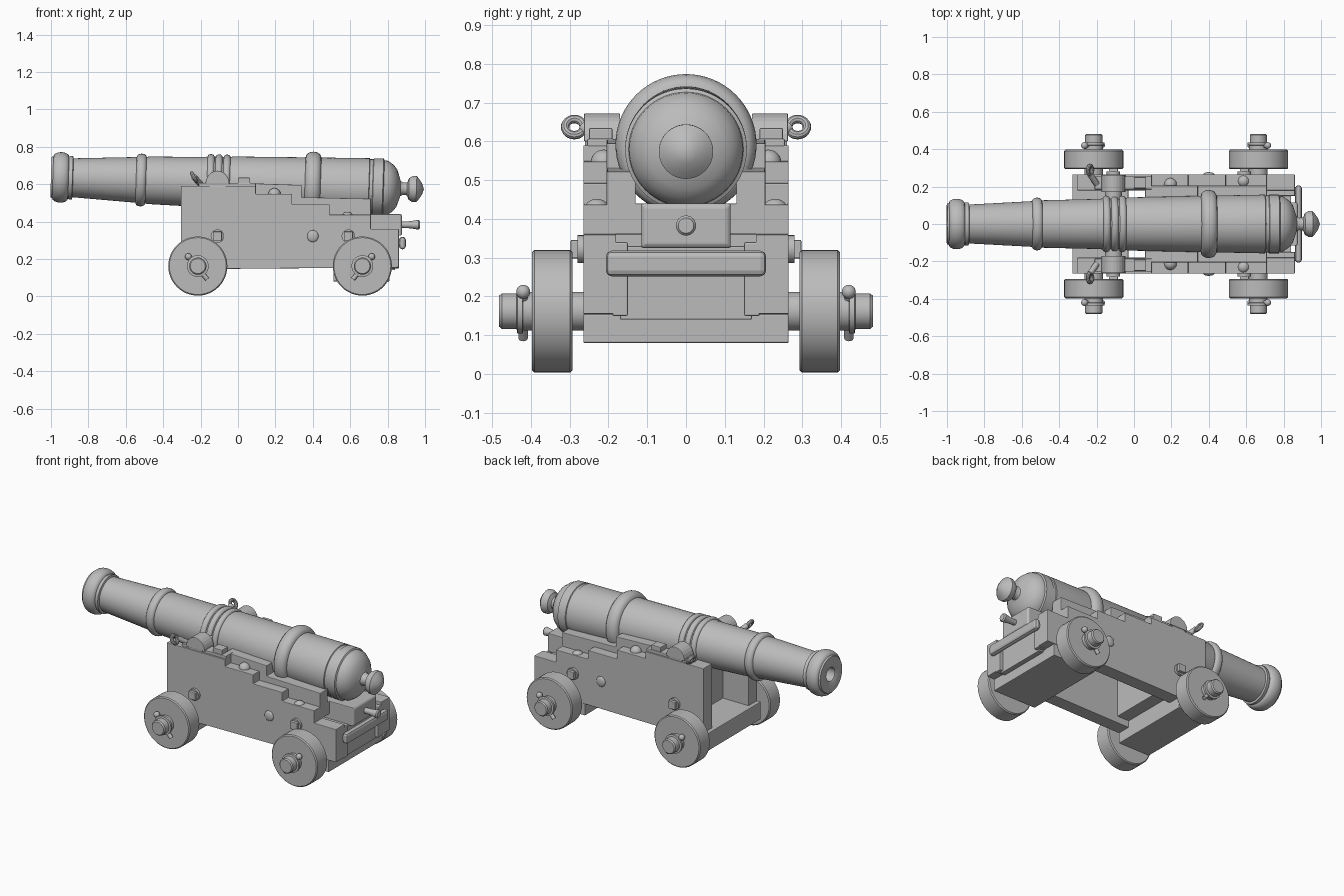
import bpy, bmesh, math
from mathutils import Matrix, Vector

cube = bpy.data.objects.get("Cube")
if cube:
    bpy.data.objects.remove(cube)

GREY = (0.5, 0.5, 0.5, 1)
mat = bpy.data.materials.new("plain grey")
mat.use_nodes = True
mat.diffuse_color = GREY
mat.node_tree.nodes["Principled BSDF"].inputs["Base Color"].default_value = GREY


def finish(name, bm, bevel=0, smooth=True):
    bmesh.ops.recalc_face_normals(bm, faces=bm.faces)
    me = bpy.data.meshes.new(name)
    bm.to_mesh(me)
    bm.free()
    me.materials.append(mat)
    ob = bpy.data.objects.new(name, me)
    bpy.context.collection.objects.link(ob)
    if bevel:
        mod = ob.modifiers.new("soft edges", "BEVEL")
        mod.width, mod.segments = bevel, 2
    if smooth:
        bpy.ops.object.select_all(action="DESELECT")
        ob.select_set(True)
        bpy.context.view_layer.objects.active = ob
        bpy.ops.object.shade_smooth_by_angle(angle=math.radians(35))
    return ob


def box(name, x, y, z, bevel=0.004):
    bm = bmesh.new()
    bmesh.ops.create_cube(bm, size=1)
    for v in bm.verts:
        v.co = [lo + (c + 0.5) * (hi - lo) for c, (lo, hi) in zip(v.co, (x, y, z))]
    return finish(name, bm, bevel, False)


def lathe(name, profile, origin, axis, steps=48):
    """Spin (distance, radius) points round an axis through origin."""
    bm = bmesh.new()
    vs = [bm.verts.new((r, 0, d)) for d, r in profile]
    es = [bm.edges.new(p) for p in zip(vs, vs[1:])]
    bmesh.ops.spin(bm, geom=vs + es, axis=(0, 0, 1), cent=(0, 0, 0),
                   angle=math.tau, steps=steps)
    bmesh.ops.remove_doubles(bm, verts=bm.verts, dist=1e-5)
    turn = Vector((0, 0, 1)).rotation_difference(Vector(axis)).to_matrix().to_4x4()
    bm.transform(Matrix.Translation(origin) @ turn)
    return finish(name, bm)


def rod(name, a, b, r, steps=24):
    a, b = Vector(a), Vector(b)
    n = (b - a).length
    return lathe(name, [(0, 0), (0, r), (n, r), (n, 0)], a, (b - a).normalized(), steps)


def slab(name, points, y0, y1):
    """Side outline in x and z, given thickness along y."""
    bm = bmesh.new()
    f = bm.faces.new([bm.verts.new((x, y0, z)) for x, z in points])
    ext = bmesh.ops.extrude_face_region(bm, geom=[f])["geom"]
    for v in ext:
        if isinstance(v, bmesh.types.BMVert):
            v.co.y = y1
    return finish(name, bm, 0.003, False)


def dome(name, loc, scale):
    bm = bmesh.new()
    bmesh.ops.create_uvsphere(bm, u_segments=24, v_segments=12, radius=1)
    bm.transform(Matrix.Translation(loc) @ Matrix.Diagonal((*scale, 1)))
    return finish(name, bm)


def ring(d, r, w, h):
    """Rounded moulding on the barrel profile."""
    return [(d - w * math.cos(t * math.pi / 8), r + h * math.sin(t * math.pi / 8))
            for t in range(9)]


# Barrel, bored at the muzzle, tilted slightly down to the breech
profile = [(0.3, 0), (0.3, 0.042), (0.005, 0.042), (0, 0.05), (0, 0.108)]
profile += ring(0.052, 0.112, 0.042, 0.023)
profile += [(0.1, 0.116), (0.115, 0.116), (0.118, 0.104), (0.455, 0.122)]
profile += ring(0.482, 0.124, 0.026, 0.017)
profile += [(0.52, 0.127), (0.82, 0.134)]
for d in (0.852, 0.895, 0.938):
    profile += ring(d, 0.138, 0.018, 0.013)
profile += [(0.97, 0.142), (1.35, 0.15)]
profile += ring(1.4, 0.151, 0.042, 0.031)
profile += [(1.45, 0.152), (1.7, 0.157), (1.703, 0.152), (1.72, 0.152), (1.723, 0.157),
            (1.775, 0.157), (1.78, 0.148), (1.8, 0.146), (1.83, 0.125), (1.85, 0.1),
            (1.862, 0.065), (1.87, 0.04), (1.885, 0.033), (1.905, 0.035), (1.915, 0.058),
            (1.935, 0.07), (1.955, 0.07), (1.968, 0.055), (1.985, 0.03), (1.995, 0)]
lathe("barrel", profile, (-1, 0, 0.638), Vector((1, 0, -0.033)).normalized(), 64)
rod("trunnions", (-0.11, -0.26, 0.603), (-0.11, 0.26, 0.603), 0.045)

cheek = [(-0.305, 0.145), (-0.305, 0.59), (0.095, 0.59), (0.095, 0.548), (0.29, 0.548),
         (0.29, 0.492), (0.49, 0.492), (0.49, 0.437), (0.71, 0.437), (0.71, 0.36),
         (0.86, 0.36), (0.86, 0.155)]
inner = [(0.06, 0.45), (0.06, 0.605), (0.34, 0.595), (0.34, 0.53), (0.71, 0.522), (0.71, 0.4)]
cap = [(-0.11 + 0.064 * math.cos(t * math.pi / 12), 0.6 + 0.072 * math.sin(t * math.pi / 12))
       for t in range(13)]

for s, side in ((1, "left"), (-1, "right")):
    def span(a, b):
        return sorted((s * a, s * b))

    # Stepped cheeks and bed rails
    slab(side + "_cheek", cheek, s * 0.18, s * 0.265)
    slab(side + "_bed_rail", inner, s * 0.13, s * 0.205)
    box(side + "_rear_cheek_lining", (0.6, 0.86), span(0.15, 0.19), (0.15, 0.34))

    # Trunnion cap, strap, key and lifting eye
    slab(side + "_trunnion_cap", cap, s * 0.17, s * 0.263)
    box(side + "_cap_strap", (-0.21, 0.095), span(0.185, 0.255), (0.585, 0.607))
    box(side + "_cap_key", (0, 0.065), span(0.19, 0.25), (0.6, 0.635))
    rod(side + "_eye_shank", (-0.2, s * 0.215, 0.6), (-0.235, s * 0.265, 0.638), 0.016)
    eye = bpy.ops.mesh.primitive_torus_add(
        major_radius=0.024, minor_radius=0.011, major_segments=24, minor_segments=10,
        location=(-0.235, s * 0.288, 0.637), rotation=(0, math.radians(60), 0))
    eye = bpy.context.object
    eye.name = side + "_lifting_eye"
    eye.data.materials.append(mat)
    bpy.ops.object.shade_smooth_by_angle(angle=math.radians(35))

    # Bolts on the steps and the outer faces
    dome(side + "_front_step_bolt", (0.195, s * 0.212, 0.545), (0.034, 0.034, 0.034))
    dome(side + "_rear_step_bolt", (0.585, s * 0.23, 0.425), (0.032, 0.032, 0.027))
    dome(side + "_side_bolt", (0.4, s * 0.265, 0.322), (0.03, 0.012, 0.032))
    for x in (-0.11, 0.59):
        rod(side + "_bolt_washer", (x, s * 0.26, 0.322), (x, s * 0.28, 0.322), 0.036)
        box(side + "_bolt_head", (x - 0.024, x + 0.024), span(0.27, 0.298), (0.298, 0.346))

    # Wheels with axle ends and linchpins
    for x, place in ((-0.215, "front"), (0.665, "rear")):
        label = side + "_" + place
        lathe(label + "_wheel", [(0, 0), (0, 0.152), (0.006, 0.158), (0.098, 0.158),
                                 (0.104, 0.152), (0.104, 0)], (x, s * 0.293, 0.162), (0, s, 0))
        lathe(label + "_axle_end", [(0, 0), (0, 0.05), (0.17, 0.05), (0.172, 0.058),
                                    (0.185, 0.058), (0.187, 0.046), (0.225, 0.046),
                                    (0.232, 0.04), (0.232, 0)], (x, s * 0.25, 0.162), (0, s, 0), 32)
        lean = 0.05 if place == "front" else -0.05
        rod(label + "_linchpin", (x + lean, s * 0.42, 0.092), (x - lean, s * 0.42, 0.215), 0.012, 16)
        dome(label + "_linchpin_head", (x - lean, s * 0.42, 0.212), (0.018, 0.018, 0.018))

    # Curved ends of the rear rail
    rod(side + "_rail_arm", (0.84, s * 0.175, 0.285), (0.885, s * 0.175, 0.285), 0.024)

# Cross members
box("front_axletree", (-0.33, -0.11), (-0.265, 0.265), (0.08, 0.19))
box("rear_axletree", (0.51, 0.81), (-0.265, 0.265), (0.08, 0.155))
box("front_transom", (-0.13, -0.03), (-0.19, 0.19), (0.19, 0.43))
box("rear_transom", (0.62, 0.84), (-0.17, 0.17), (0.14, 0.33))
box("stool_bed", (0.3, 0.71), (-0.2, 0.2), (0.36, 0.44))

# Elevating wedge with a tapered face and handle
wedge = box("wedge", (0.6, 0.87), (-0.115, 0.115), (0.325, 0.44))
bpy.ops.object.select_all(action="DESELECT")
bm = bmesh.new()
bm.from_mesh(wedge.data)
face = max(bm.faces, key=lambda f: f.calc_center_median().x)
bmesh.ops.inset_region(bm, faces=[face], thickness=0.014, depth=0.008)
bm.to_mesh(wedge.data)
bm.free()
lathe("wedge_handle", [(0, 0), (0, 0.016), (0.06, 0.019), (0.105, 0.026), (0.112, 0.02),
                       (0.112, 0)], (0.86, 0, 0.383), (1, 0, 0), 24)

# Rear rail
box("rear_rail", (0.862, 0.897), (-0.207, 0.207), (0.252, 0.318), 0.015)
